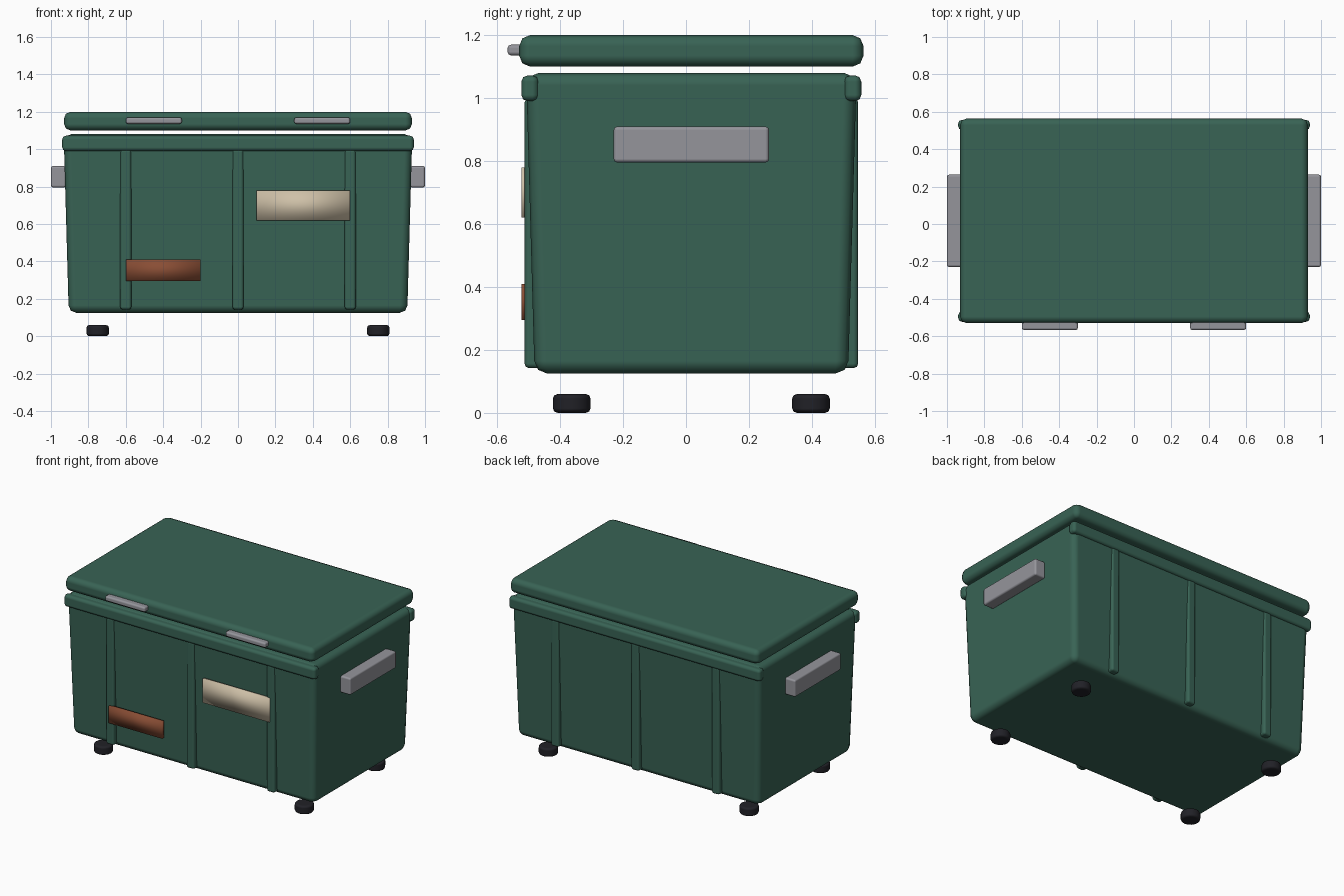
import bpy
import bmesh
from math import radians

cube = bpy.data.objects.get("Cube")
if cube:
    bpy.data.objects.remove(cube, do_unlink=True)


def material(name, r, g, b):
    m = bpy.data.materials.new(name)
    m.use_nodes = True
    m.diffuse_color = (r, g, b, 1)
    m.node_tree.nodes["Principled BSDF"].inputs["Base Color"].default_value = (r, g, b, 1)
    m.roughness = 0.6
    return m


GREEN = material("weathered green", 0.04, 0.125, 0.09)
GREY = material("grey metal", 0.3, 0.3, 0.33)
CREAM = material("cream label", 0.62, 0.53, 0.39)
RUST = material("rust patch", 0.25, 0.075, 0.035)
BLACK = material("black rubber", 0.015, 0.015, 0.02)


def finish(bm, name, mat, bevel):
    """Turn a bmesh into a bevelled, smooth-shaded object."""
    mesh = bpy.data.meshes.new(name)
    bm.to_mesh(mesh)
    bm.free()
    mesh.materials.append(mat)
    mesh.shade_smooth()
    ob = bpy.data.objects.new(name, mesh)
    bpy.context.collection.objects.link(ob)
    if bevel:
        mod = ob.modifiers.new("Bevel", "BEVEL")
        mod.width = bevel
        mod.segments = 2
        mod.limit_method = "ANGLE"
        mod.angle_limit = radians(40)
        mod.harden_normals = True
    return ob


def box(name, mat, x, y, z, bevel=0.0, taper=0.0):
    """Box from ranges; taper draws the bottom face in on every side."""
    bm = bmesh.new()
    bmesh.ops.create_cube(bm, size=1)
    for v in bm.verts:
        sx, sy, sz = v.co * 2
        inset = taper if sz < 0 else 0
        for i, (s, (lo, hi)) in enumerate(zip((sx, sy, sz), (x, y, z))):
            v.co[i] = (hi if s > 0 else lo) - (s * inset if i < 2 else 0)
    return finish(bm, name, mat, bevel)


def foot(name, x, y):
    bm = bmesh.new()
    bmesh.ops.create_cone(bm, cap_ends=True, segments=16, radius1=0.06,
                          radius2=0.06, depth=0.06)
    bmesh.ops.translate(bm, verts=bm.verts, vec=(x, y, 0.03))
    return finish(bm, name, BLACK, 0.015)


MID = 0.017  # depth centre of the chest

# Tapered chest and its floating lid
box("chest_body", GREEN, (-0.932, 0.932), (MID - 0.525, MID + 0.525), (0.125, 1.08), 0.04, 0.027)
box("lid", GREEN, (-0.93, 0.93), (MID - 0.547, MID + 0.547), (1.1, 1.2), 0.035)

# Rim bars and ribs on both long sides
for side, s in (("front", -1), ("back", 1)):
    rim_y = sorted((MID + s * 0.485, MID + s * 0.54))
    box(side + "_rim", GREEN, (-0.94, 0.94), rim_y, (0.99, 1.072), 0.02)
    rib_y = sorted((MID + s * 0.47, MID + s * 0.53))
    for label, x in (("right", -0.6), ("middle", 0), ("left", 0.6)):
        box(f"{side}_rib_{label}", GREEN, (x - 0.03, x + 0.03), rib_y, (0.142, 1.0), 0.015)

# Handles, latches and feet, mirrored left and right
for label, s in (("left", 1), ("right", -1)):
    box(label + "_handle", GREY, sorted((s * 0.92, s)), (-0.23, 0.264), (0.795, 0.91), 0.012)
    box(label + "_latch", GREY, sorted((s * 0.3, s * 0.6)), (-0.567, -0.51), (1.135, 1.17), 0.012)
    foot("front_foot_" + label, s * 0.75, MID - 0.38)
    foot("back_foot_" + label, s * 0.75, MID + 0.38)

# Flat plates on the front
box("label_plate", CREAM, (0.1, 0.6), (-0.523, -0.503), (0.62, 0.78))
box("rust_plate", RUST, (-0.6, -0.2), (-0.523, -0.503), (0.295, 0.41))
